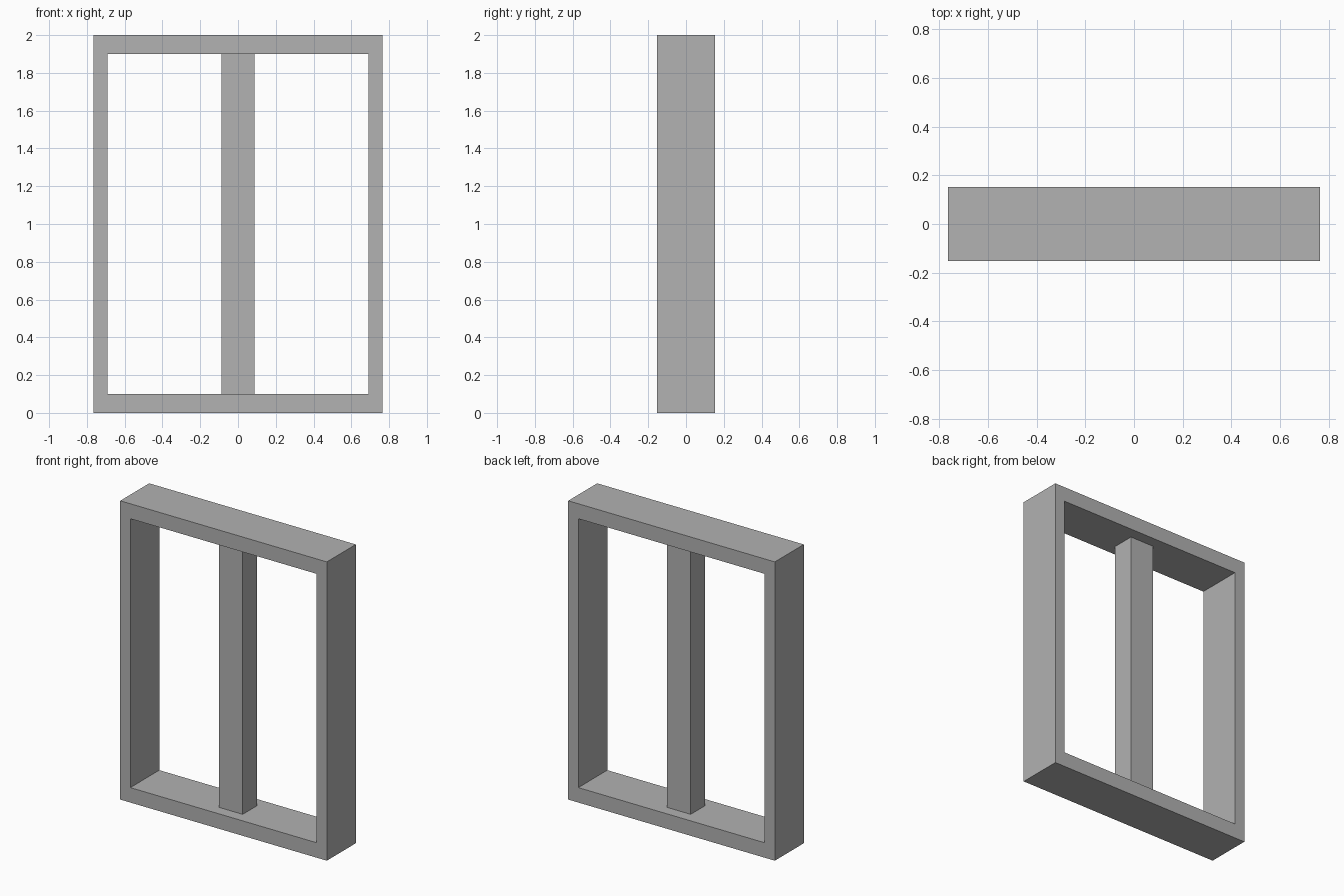
import bpy
import bmesh

cube = bpy.data.objects.get("Cube")
if cube:
    bpy.data.objects.remove(cube, do_unlink=True)

WIDTH, DEPTH, HEIGHT = 1.53, 0.306, 2.0
SIDE, RAIL = 0.075, 0.1            # thickness of jambs and of head/sill
POST_WIDTH, POST_DEPTH = 0.177, 0.153

grey = bpy.data.materials.new("plain grey")
grey.use_nodes = True
colour = (0.445, 0.445, 0.445, 1)
grey.diffuse_color = colour
grey.node_tree.nodes["Principled BSDF"].inputs["Base Color"].default_value = colour


def add_object(name, bm):
    bmesh.ops.recalc_face_normals(bm, faces=bm.faces)
    mesh = bpy.data.meshes.new(name)
    bm.to_mesh(mesh)
    bm.free()
    mesh.materials.append(grey)
    obj = bpy.data.objects.new(name, mesh)
    bpy.context.collection.objects.link(obj)
    return obj


def rectangle(bm, half_width, bottom, top, y):
    corners = [(-half_width, bottom), (half_width, bottom),
               (half_width, top), (-half_width, top)]
    return [bm.verts.new((x, y, z)) for x, z in corners]


# Outer frame: one mitred ring, extruded through its depth
bm = bmesh.new()
outer = rectangle(bm, WIDTH / 2, 0, HEIGHT, -DEPTH / 2)
inner = rectangle(bm, WIDTH / 2 - SIDE, RAIL, HEIGHT - RAIL, -DEPTH / 2)
ring = []
for i in range(4):
    j = (i + 1) % 4
    ring.append(bm.faces.new((outer[i], outer[j], inner[j], inner[i])))
extruded = bmesh.ops.extrude_face_region(bm, geom=ring, use_keep_orig=True)
back = [v for v in extruded["geom"] if isinstance(v, bmesh.types.BMVert)]
bmesh.ops.translate(bm, verts=back, vec=(0, DEPTH, 0))
add_object("outer_frame", bm)

# Centre post: narrower in depth, standing between sill and head
bm = bmesh.new()
bmesh.ops.create_cube(bm, size=1)
bmesh.ops.scale(bm, verts=bm.verts, vec=(POST_WIDTH, POST_DEPTH, HEIGHT - 2 * RAIL))
post = add_object("centre_post", bm)
post.location.z = HEIGHT / 2
